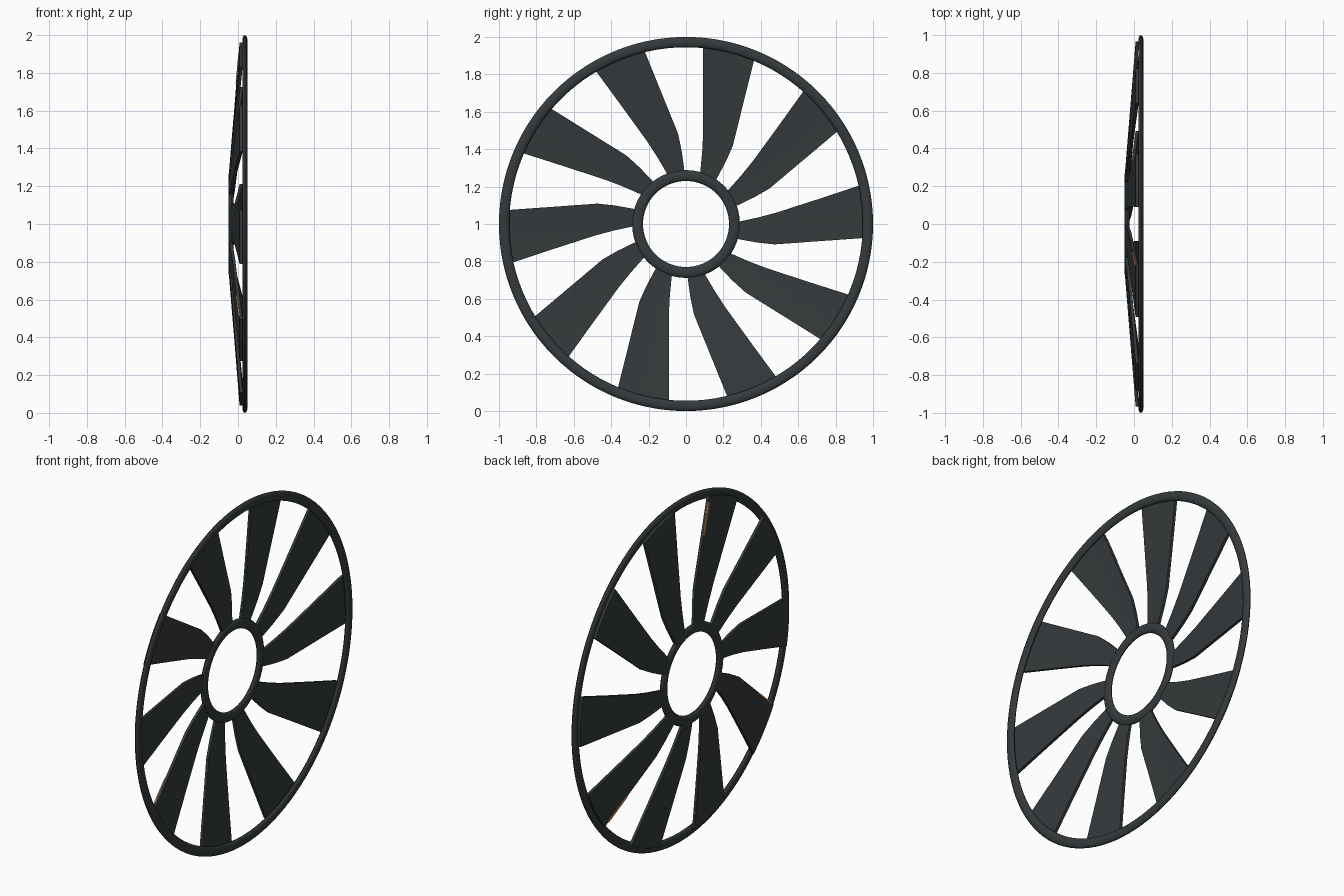
import bpy, bmesh, math
from mathutils import Matrix

if "Cube" in bpy.data.objects:
    bpy.data.objects.remove(bpy.data.objects["Cube"])


def material(name, rgb):
    m = bpy.data.materials.new(name)
    m.diffuse_color = (*rgb, 1)
    m.use_nodes = True
    m.node_tree.nodes["Principled BSDF"].inputs["Base Color"].default_value = m.diffuse_color
    return m


DARK = material("dark_grey", (0.035, 0.042, 0.045))
ORANGE = material("orange", (0.8, 0.25, 0.05))
N = 10  # number of blades


def finish(name, bm, mat):
    bmesh.ops.recalc_face_normals(bm, faces=bm.faces)
    me = bpy.data.meshes.new(name)
    bm.to_mesh(me)
    bm.free()
    me.materials.append(mat)
    ob = bpy.data.objects.new(name, me)
    bpy.context.collection.objects.link(ob)
    bpy.ops.object.select_all(action='DESELECT')
    ob.select_set(True)
    bpy.context.view_layer.objects.active = ob
    bpy.ops.object.shade_smooth_by_angle(angle=math.radians(35))
    return ob


def ring(name, radius, x, half_r, half_x, segs, sides=14):
    """Ring about the x axis with an oval cross-section."""
    bm = bmesh.new()
    loops = []
    for i in range(segs):
        a = 2 * math.pi * i / segs
        loop = []
        for j in range(sides):
            t = 2 * math.pi * j / sides
            r = radius + half_r * math.cos(t)
            loop.append(bm.verts.new((x + half_x * math.sin(t), r * math.cos(a), 1 + r * math.sin(a))))
        loops.append(loop)
    for i in range(segs):
        p, q = loops[i], loops[(i + 1) % segs]
        for j in range(sides):
            k = (j + 1) % sides
            bm.faces.new((p[j], p[k], q[k], q[j]))
    finish(name, bm, DARK)


def cone_x(y, z):
    """Depth of the blade mid surface: it leans towards +x outwards."""
    return -0.04 + (math.hypot(y, z) - 0.27) / 0.69 * 0.056


def slab(name, low, high, back, front, turn, mat, across=4):
    """Thin plate between two edges (y, z), following the blade cone."""
    bm = bmesh.new()
    grids = []
    for off in (back, front):
        rows = []
        for (y0, z0), (y1, z1) in zip(low, high):
            r0, r1 = math.hypot(y0, z0), math.hypot(y1, z1)
            a0, a1 = math.atan2(z0, y0), math.atan2(z1, y1)
            row = []
            for k in range(across + 1):
                t = k / across
                r, a = r0 + (r1 - r0) * t, a0 + (a1 - a0) * t
                y, z = r * math.cos(a), r * math.sin(a)
                row.append(bm.verts.new((cone_x(y, z) + off, y, z)))
            rows.append(row)
        for p, q in zip(rows, rows[1:]):
            for k in range(across):
                bm.faces.new((p[k], p[k + 1], q[k + 1], q[k]))
        grids.append(rows)

    def rim(g):
        return (g[0] + [r[-1] for r in g[1:]] + g[-1][-2::-1] + [r[0] for r in g[-2:0:-1]])
    a, b = rim(grids[0]), rim(grids[1])
    for i in range(len(a)):
        j = (i + 1) % len(a)
        bm.faces.new((a[i], a[j], b[j], b[i]))
    bm.transform(Matrix.Translation((0, 0, 1)) @ Matrix.Rotation(turn, 4, 'X'))
    return finish(name, bm, mat)


# Rings
ring("outer_ring", 0.9725, 0.0365, 0.0275, 0.0135, 112)
ring("hub_ring", 0.259, -0.0365, 0.029, 0.0135, 72)

# Blades
low = [(0.245, -0.073), (0.29, -0.083), (0.38, -0.099), (0.473, -0.109), (0.71, -0.092), (0.963, -0.074)]
high = [(0.256, 0.01), (0.295, 0.015), (0.39, 0.036), (0.487, 0.062), (0.71, 0.134), (0.943, 0.211)]
for i in range(N):
    slab(f"blade_{i + 1}", low, high, -0.008, 0.008, 2 * math.pi * i / N, DARK)

# Thin orange strips on the rear of three blades
s_low = [(0.755, -0.0885), (0.93, -0.0765)]
s_high = [(0.755, -0.0795), (0.93, -0.0675)]
for n, i in enumerate((9, 6, 3)):
    slab(f"accent_strip_{n + 1}", s_low, s_high, -0.012, -0.006, 2 * math.pi * i / N, ORANGE, 1)
